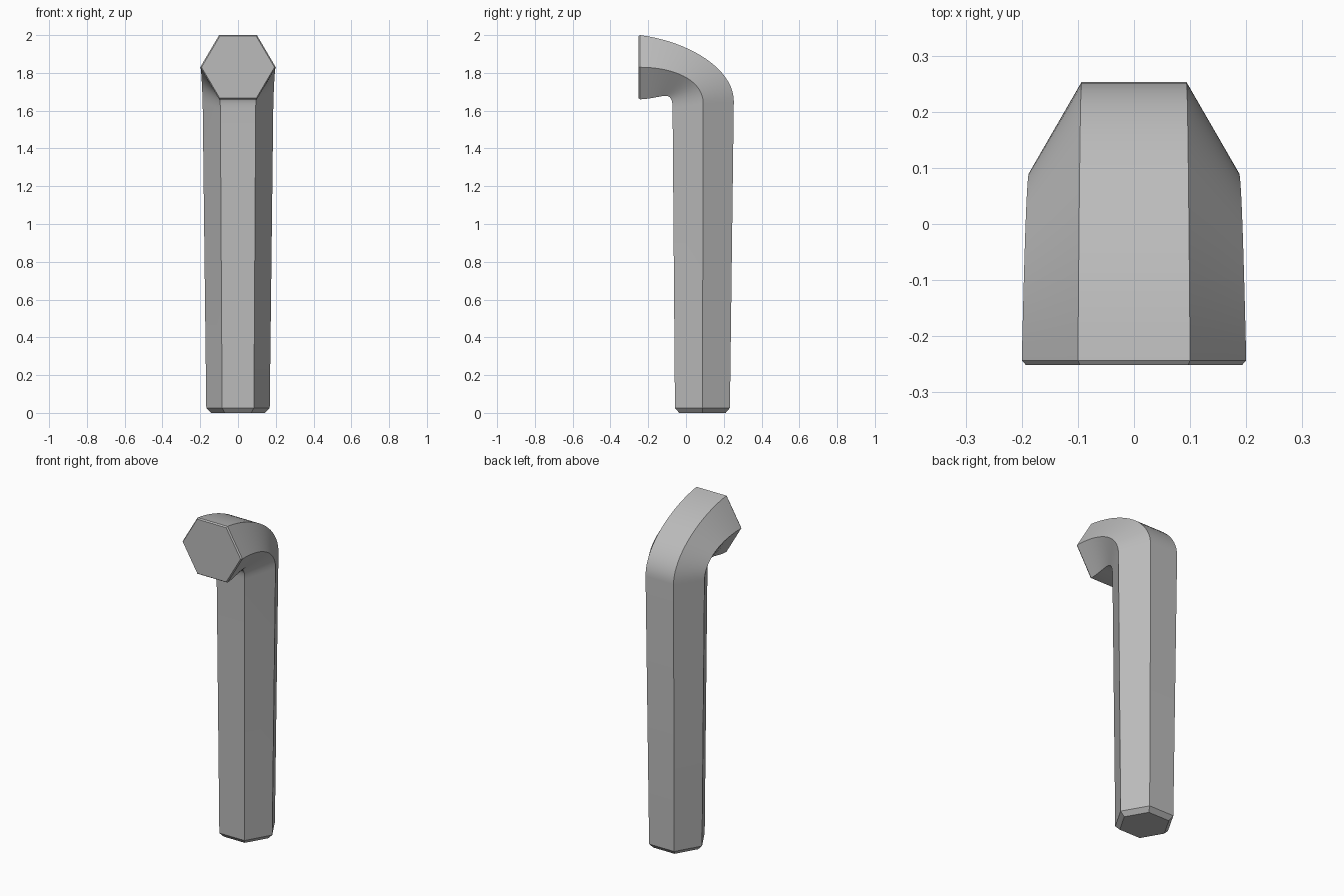
import bpy, bmesh, math
from mathutils import Vector

cube = bpy.data.objects.get("Cube")
if cube:
    bpy.data.objects.remove(cube, do_unlink=True)

steel = bpy.data.materials.new("grey steel")
steel.use_nodes = True
colour = (0.5, 0.5, 0.5, 1)
steel.diffuse_color = colour
steel.node_tree.nodes["Principled BSDF"].inputs["Base Color"].default_value = colour


def bezier(p, t):
    s = 1 - t
    a, b, c, d = (Vector(q) for q in p)
    return a * s**3 + b * 3 * s * s * t + c * 3 * s * t * t + d * t**3


def section(outer, middle, inner, width):
    """Hexagon ring from its (y, z) back, side and front edges."""
    layout = [(0.5, outer), (1, middle), (0.5, inner),
              (-0.5, inner), (-1, middle), (-0.5, outer)]
    return [Vector((k * width, p[0], p[1])) for k, p in layout]


def shaft_section(y, z, radius):
    half = radius * math.cos(math.pi / 6)
    return section((y + half, z), (y, z), (y - half, z), radius)


# Edge paths (y, z) through the bend, from the shaft to the short end
outer = [(0.253, 1.65), (0.253, 1.82), (0.02, 1.965), (-0.243, 2.0)]
middle = [(0.091, 1.64), (0.091, 1.76), (-0.06, 1.83), (-0.243, 1.83)]
inner = [(-0.071, 1.61), (-0.071, 1.72), (-0.12, 1.665), (-0.243, 1.66)]

# Chamfered foot, long arm, bend
rings = [shaft_section(0.087, 0, 0.142), shaft_section(0.087, 0.026, 0.168)]
steps = 20
for i in range(steps + 1):
    t = i / steps
    rings.append(section(bezier(outer, t), bezier(middle, t),
                         bezier(inner, t), 0.187 + 0.013 * t))

# Small chamfer on the short end
centre = Vector((0, -0.243, 1.83))
rings.append([centre + (v - centre) * 0.965 + Vector((0, -0.008, 0))
              for v in rings[-1]])

bm = bmesh.new()
loops = [[bm.verts.new(v) for v in ring] for ring in rings]
for low, high in zip(loops, loops[1:]):
    for i in range(6):
        j = (i + 1) % 6
        bm.faces.new((low[i], low[j], high[j], high[i]))
bm.faces.new(loops[0])
bm.faces.new(loops[-1])
bmesh.ops.recalc_face_normals(bm, faces=bm.faces)
mesh = bpy.data.meshes.new("hex_key")
bm.to_mesh(mesh)
bm.free()
mesh.materials.append(steel)

key = bpy.data.objects.new("hex_key", mesh)
bpy.context.collection.objects.link(key)
bpy.ops.object.select_all(action='DESELECT')
key.select_set(True)
bpy.context.view_layer.objects.active = key
bpy.ops.object.shade_smooth_by_angle(angle=math.radians(30))
